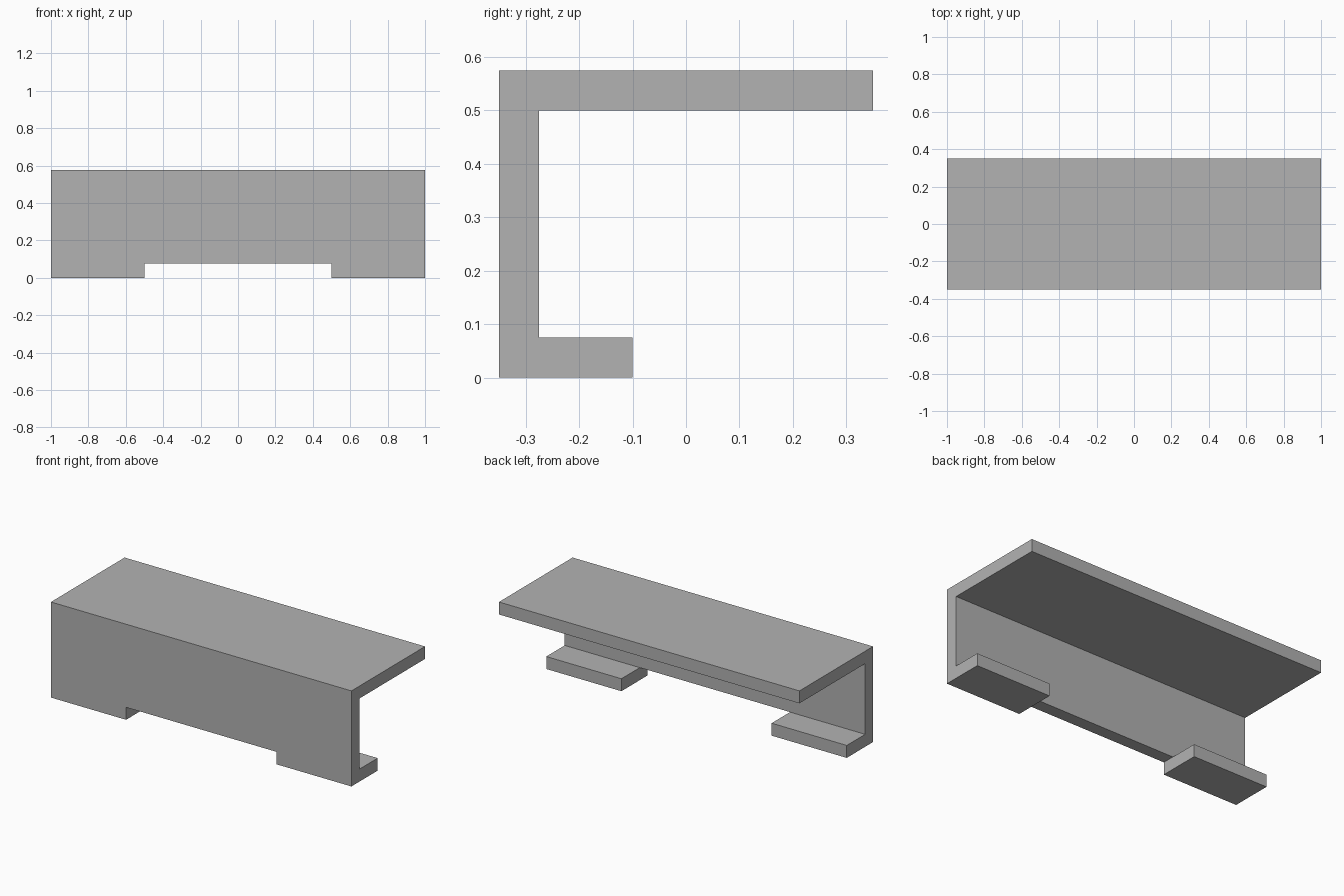
import bpy
import bmesh

cube = bpy.data.objects.get("Cube")
if cube:
    bpy.data.objects.remove(cube, do_unlink=True)

HALF_LENGTH, HALF_DEPTH = 1.0, 0.35
HEIGHT, THICK = 0.575, 0.075
FOOT_INNER, FOOT_BACK = 0.5, -0.1

grey = bpy.data.materials.new("plain grey")
grey.use_nodes = True
colour = (0.448, 0.448, 0.448, 1)
grey.diffuse_color = colour
grey.node_tree.nodes["Principled BSDF"].inputs["Base Color"].default_value = colour


def extrude_profile(name, profile, x0, x1):
    """Sweep a closed (y, z) outline from x0 to x1."""
    bm = bmesh.new()
    face = bm.faces.new([bm.verts.new((x0, y, z)) for y, z in profile])
    swept = bmesh.ops.extrude_face_region(bm, geom=[face])["geom"]
    verts = [v for v in swept if isinstance(v, bmesh.types.BMVert)]
    bmesh.ops.translate(bm, verts=verts, vec=(x1 - x0, 0, 0))
    bmesh.ops.recalc_face_normals(bm, faces=bm.faces)
    mesh = bpy.data.meshes.new(name)
    bm.to_mesh(mesh)
    bm.free()
    mesh.materials.append(grey)
    obj = bpy.data.objects.new(name, mesh)
    bpy.context.collection.objects.link(obj)
    return obj


# Top slab and front wall in one folded piece
front, inner = -HALF_DEPTH, -HALF_DEPTH + THICK
under = HEIGHT - THICK
extrude_profile("top_and_front_wall", [
    (front, THICK), (inner, THICK), (inner, under),
    (HALF_DEPTH, under), (HALF_DEPTH, HEIGHT), (front, HEIGHT),
], -HALF_LENGTH, HALF_LENGTH)

# Two flat feet, one at each end
foot = [(front, 0), (FOOT_BACK, 0), (FOOT_BACK, THICK), (front, THICK)]
extrude_profile("left_foot", foot, FOOT_INNER, HALF_LENGTH)
extrude_profile("right_foot", foot, -HALF_LENGTH, -FOOT_INNER)
